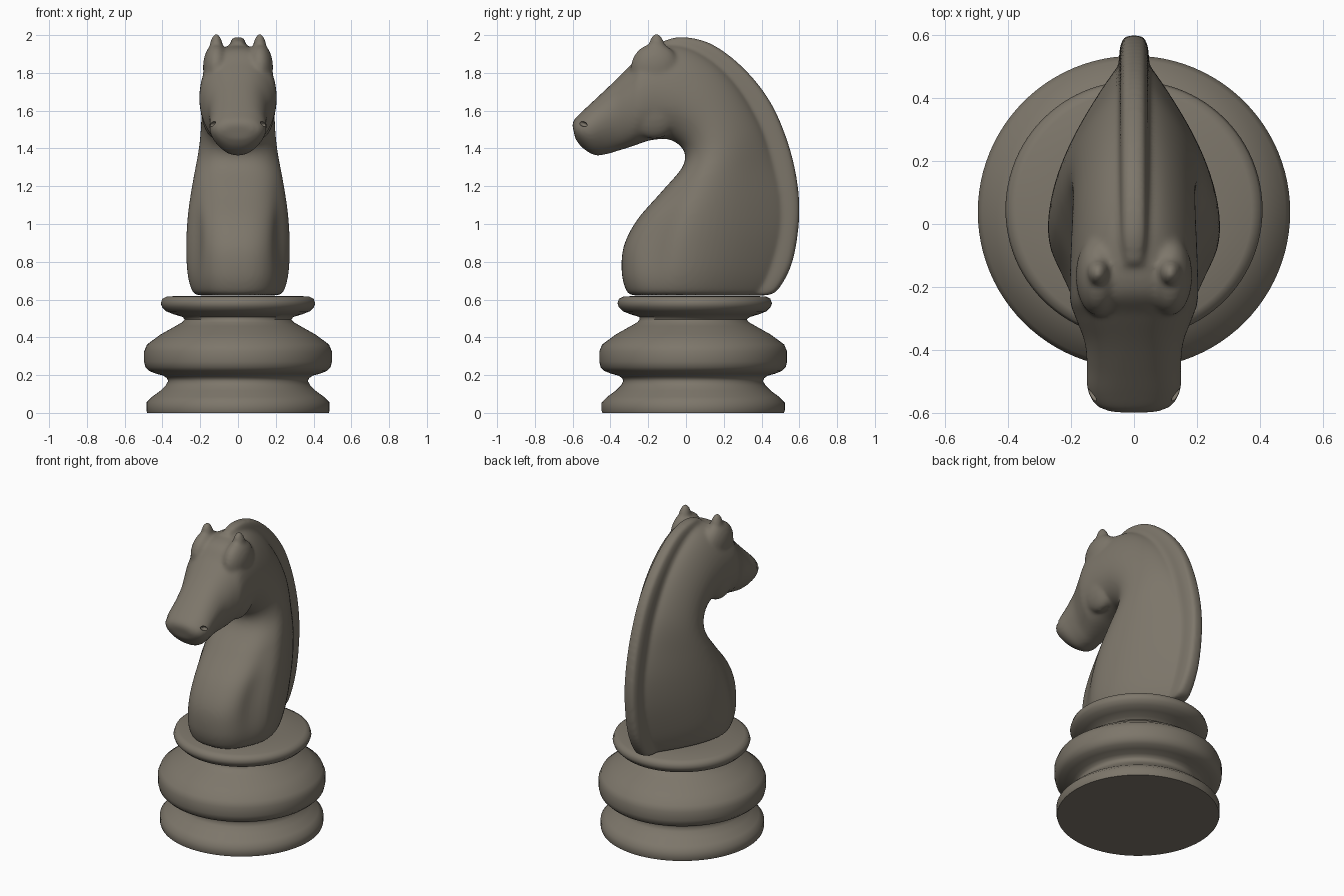
import bpy, bmesh, math
from mathutils import Vector

cube = bpy.data.objects.get("Cube")
if cube:
    bpy.data.objects.remove(cube, do_unlink=True)

stone = bpy.data.materials.new("grey brown stone")
stone.use_nodes = True
COLOUR = (0.205, 0.182, 0.145, 1)
stone.diffuse_color = COLOUR
stone.node_tree.nodes["Principled BSDF"].inputs["Base Color"].default_value = COLOUR


def make_object(name, bm):
    bmesh.ops.recalc_face_normals(bm, faces=bm.faces)
    mesh = bpy.data.meshes.new(name)
    bm.to_mesh(mesh)
    bm.free()
    mesh.materials.append(stone)
    obj = bpy.data.objects.new(name, mesh)
    bpy.context.collection.objects.link(obj)
    return obj


def spline(rows, steps):
    """Catmull-Rom interpolation of rows of numbers."""
    out = []
    for i in range(len(rows) - 1):
        a, b, c, d = (Vector(rows[min(max(i + k, 0), len(rows) - 1)]) for k in (-1, 0, 1, 2))
        for s in range(steps):
            t = s / steps
            out.append(b + 0.5 * t * (c - a + t * (2 * a - 5 * b + 4 * c - d + t * (3 * (b - c) + d - a))))
    return out + [Vector(rows[-1])]


def bridge(bm, rings):
    n = len(rings[0])
    for r, s in zip(rings, rings[1:]):
        for k in range(n):
            bm.faces.new((r[k], r[(k + 1) % n], s[(k + 1) % n], s[k]))
    bm.faces.new(rings[0])
    bm.faces.new(rings[-1])


def loft(bm, sections, power, chest=0, sides=64):
    """Rows are inner y, z, outer y, z, half width, taper (outer edge if positive, inner if negative).
    Chest is the depth of the crease beside the breast, fading out up the neck."""
    rings = []
    for fy, fz, by, bz, w, taper in spline(sections, 6):
        crease = chest * math.exp(-((fz - .9) / .2) ** 2)
        ring = []
        for k in range(sides):
            a = 2 * math.pi * k / sides
            u, s = math.cos(a), math.sin(a)
            reach = max(0, (math.copysign(u, u * taper) + .4) / 1.4) ** 1.5
            x = math.copysign(abs(s) ** power, s) * w * (1 - abs(taper) * reach)
            x *= 1 - crease * math.exp(-((u + .64) / .2) ** 2)
            t = (u + 1) / 2
            ring.append(bm.verts.new((x, fy + (by - fy) * t, fz + (bz - fz) * t)))
        rings.append(ring)
    bridge(bm, rings)


def ball(bm, centre, size, tilt=0):
    new = bmesh.ops.create_uvsphere(bm, u_segments=20, v_segments=14, radius=1)["verts"]
    bmesh.ops.scale(bm, vec=size, verts=new)
    for v in new:
        c, s = math.cos(tilt), math.sin(tilt)
        v.co = Vector((v.co.x, c * v.co.y - s * v.co.z, s * v.co.y + c * v.co.z)) + Vector(centre)


# Turned base, with the top rim set slightly back
profile = [(.481, 0), (.485, .012), (.485, .055), (.455, .085), (.41, .118), (.383, .145),
           (.37, .168), (.376, .184), (.395, .197), (.435, .208), (.47, .222), (.49, .242),
           (.497, .27), (.497, .325), (.482, .362), (.41, .415), (.33, .46), (.295, .48),
           (.283, .495), (.293, .508), (.34, .522), (.38, .538), (.402, .56), (.409, .58),
           (.401, .604), (.375, .617), (.2, .62)]
bm = bmesh.new()
SIDES = 96
bridge(bm, [[bm.verts.new((r * math.cos(2 * math.pi * k / SIDES),
                           (.046 if z > .5 else .038) + r * math.sin(2 * math.pi * k / SIDES), z))
             for k in range(SIDES)] for r, z in profile])
base = make_object("turned_base", bm)

# Neck and head in one sweep, from the foot to the nose
bm = bmesh.new()
loft(bm, [
    (-.28, .622, .38, .622, .215, .62),
    (-.315, .645, .42, .645, .255, .67),
    (-.34, .74, .48, .76, .283, .7),
    (-.33, .88, .53, .95, .289, .7),
    (-.26, 1.02, .53, 1.13, .278, .67),
    (-.13, 1.17, .48, 1.32, .25, .58),
    (-.02, 1.30, .4, 1.53, .216, .4),
    (-.01, 1.385, .28, 1.73, .202, .32),
    (-.08, 1.445, .14, 1.87, .203, .28),
    (-.18, 1.445, -.02, 1.945, .207, .2),
    (-.26, 1.42, -.2, 1.93, .206, .06),
    (-.32, 1.4, -.29, 1.845, .186, -.1),
    (-.37, 1.385, -.38, 1.755, .161, -.2),
    (-.42, 1.37, -.47, 1.67, .155, -.3),
    (-.485, 1.365, -.545, 1.6, .155, -.35),
    (-.55, 1.405, -.59, 1.555, .128, -.3),
    (-.585, 1.45, -.603, 1.525, .08, -.2)], .78, .13)

# Mane crest
loft(bm, [
    (.3, .622, .42, .622, .05, 0),
    (.33, .66, .485, .65, .052, 0),
    (.4, .8, .56, .79, .05, 0),
    (.44, 1.0, .597, 1.0, .048, 0),
    (.43, 1.2, .592, 1.2, .047, 0),
    (.38, 1.4, .543, 1.42, .046, 0),
    (.29, 1.57, .45, 1.64, .046, 0),
    (.16, 1.72, .31, 1.82, .046, 0),
    (.04, 1.8, .14, 1.95, .046, 0),
    (-.04, 1.85, -.02, 1.99, .044, 0),
    (-.12, 1.85, -.13, 1.965, .035, 0)], .45)

# Ears, ear roots and jaw muscles
for side in (-1, 1):
    ball(bm, (side * .115, -.15, 1.91), (.038, .046, .1), .1)
    ball(bm, (side * .115, -.165, 1.83), (.071, .13, .125), .75)
    ball(bm, (side * .118, -.17, 1.63), (.08, .15, .18))
horse = make_object("horse_head", bm)

# Blend the overlapping forms into one carved surface
remesh = horse.modifiers.new("blend", "REMESH")
remesh.mode = "VOXEL"
remesh.voxel_size = .011
remesh.use_smooth_shade = True
smooth = horse.modifiers.new("soften", "SMOOTH")
smooth.factor = .5
smooth.iterations = 9

# Nostril hollows
bm = bmesh.new()
for side in (-1, 1):
    ball(bm, (side * .135, -.545, 1.53), (.022, .026, .013), -.4)
cutter = make_object("nostril_cutter", bm)
cutter.hide_render = True
cutter.hide_set(True)
cut = horse.modifiers.new("nostrils", "BOOLEAN")
cut.operation = "DIFFERENCE"
cut.object = cutter

for obj in (base, horse):
    bpy.ops.object.select_all(action="DESELECT")
    obj.select_set(True)
    bpy.context.view_layer.objects.active = obj
    bpy.ops.object.shade_smooth_by_angle(angle=math.radians(55))
